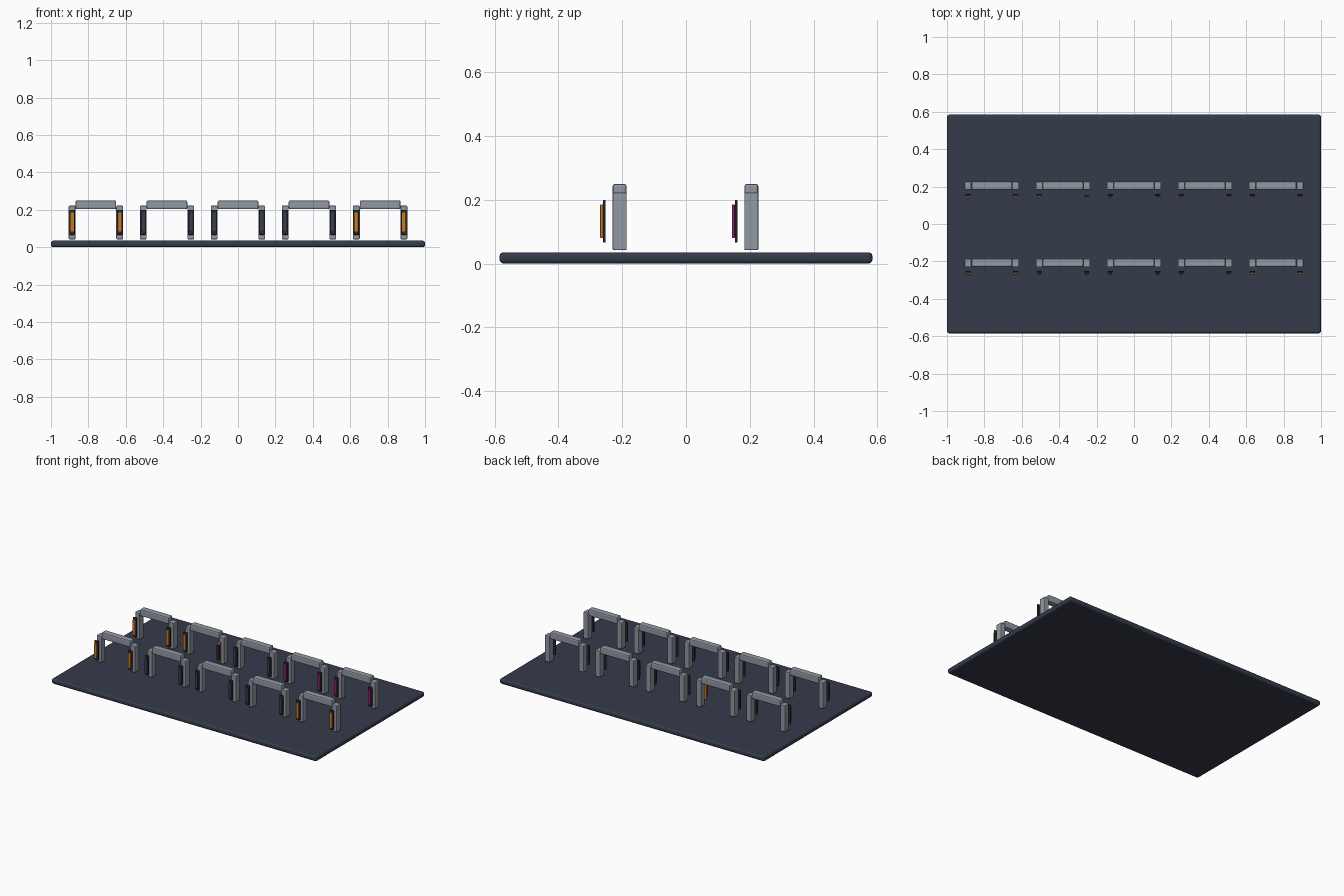
import bpy

if "Cube" in bpy.data.objects:
    bpy.data.objects.remove(bpy.data.objects["Cube"])


def material(name, rgb):
    m = bpy.data.materials.new(name)
    m.diffuse_color = (*rgb, 1)
    m.use_nodes = True
    m.node_tree.nodes["Principled BSDF"].inputs["Base Color"].default_value = m.diffuse_color
    return m


SLATE = material("slate floor", (0.035, 0.043, 0.07))
STEEL = material("steel grey", (0.29, 0.32, 0.36))
DARK = material("dark casing", (0.018, 0.022, 0.033))
ORANGE = material("orange light", (0.6, 0.19, 0.02))
MAGENTA = material("magenta light", (0.28, 0.015, 0.14))
IDLE = material("unlit panel", (0.04, 0.05, 0.075))


def box(name, x, y, z, mat, bevel=0, segments=2):
    """Bevelled box from (min, max) ranges on each axis."""
    bpy.ops.mesh.primitive_cube_add(
        size=1, location=[(a + b) / 2 for a, b in (x, y, z)])
    ob = bpy.context.object
    ob.name = name
    ob.scale = [b - a for a, b in (x, y, z)]
    bpy.ops.object.transform_apply(location=False, rotation=False, scale=True)
    ob.data.materials.append(mat)
    if bevel:
        mod = ob.modifiers.new("rounded edges", 'BEVEL')
        mod.width = bevel
        mod.segments = segments
    return ob


# Floor slab with rounded rim
box("floor_slab", (-1, 1), (-0.585, 0.585), (0, 0.035), SLATE, 0.013, 3)

# Light colours of the gates, left to right in each row
ROWS = {
    -0.208: [ORANGE, IDLE, IDLE, IDLE, ORANGE],
    0.205: [ORANGE, ORANGE, IDLE, MAGENTA, MAGENTA],
}

for y, lights in ROWS.items():
    for i, light in enumerate(lights):
        cx = -0.76 + 0.38 * i
        depth = (y - 0.022, y + 0.022)
        # Crossbeam
        box("gate_beam", (cx - 0.109, cx + 0.109), depth, (0.203, 0.25),
            STEEL, 0.008)
        for side in (-1, 1):
            px = cx + side * 0.127
            # Post
            box("gate_post", (px - 0.018, px + 0.018), depth, (0.042, 0.222),
                STEEL, 0.004)
            # Casing in front of the post; one gate has an orange casing
            swapped = y > 0 and i == 1 and side == 1
            casing, glow = (light, DARK) if swapped else (DARK, light)
            box("panel_casing", (px - 0.015, px + 0.015),
                (y - 0.052, y - 0.044), (0.066, 0.2), casing, 0.003)
            # Light strip on the casing
            box("light_strip", (px - 0.01, px + 0.01),
                (y - 0.061, y - 0.052), (0.08, 0.185), glow, 0.002)
